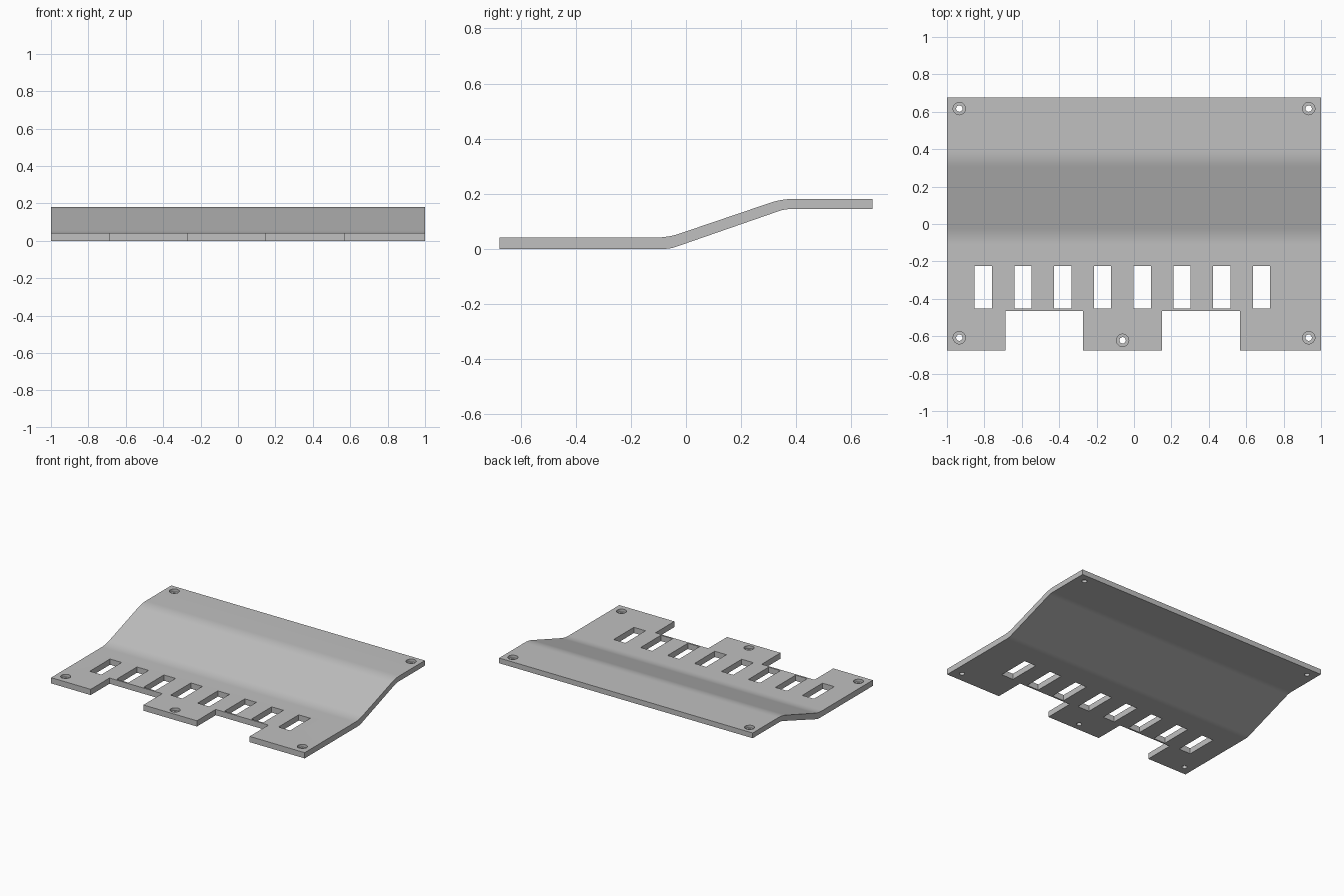
import bpy, bmesh, math
from mathutils import Vector, Matrix

if "Cube" in bpy.data.objects:
    bpy.data.objects.remove(bpy.data.objects["Cube"])

HALF_X, HALF_Y = 1.0, 0.677

metal = bpy.data.materials.new("light_grey")
metal.diffuse_color = (0.53, 0.53, 0.53, 1)
metal.use_nodes = True
metal.node_tree.nodes["Principled BSDF"].inputs["Base Color"].default_value = metal.diffuse_color


def bend(before, corner, after, span, steps=8):
    """Rounded corner between two straight runs, as (y, z) points."""
    b, c, a = Vector(before), Vector(corner), Vector(after)
    p = c + (b - c).normalized() * span
    q = c + (a - c).normalized() * span
    return [p * (1 - t) ** 2 + c * 2 * t * (1 - t) + q * t * t
            for t in (i / steps for i in range(steps + 1))]


def side_line(low, high, y1, y2, span):
    """One long side of the sheet section, front to rear."""
    a, b, c, d = (-HALF_Y, low), (y1, low), (y2, high), (HALF_Y, high)
    return [Vector(a)] + bend(a, b, c, span) + bend(b, c, d, span) + [Vector(d)]


def make_object(name, bm):
    bmesh.ops.recalc_face_normals(bm, faces=bm.faces[:])
    mesh = bpy.data.meshes.new(name)
    bm.to_mesh(mesh)
    bm.free()
    mesh.materials.append(metal)
    obj = bpy.data.objects.new(name, mesh)
    bpy.context.collection.objects.link(obj)
    return obj


def add_box(bm, x0, x1, y0, y1):
    m = (Matrix.Translation(((x0 + x1) / 2, (y0 + y1) / 2, 0.02))
         @ Matrix.Diagonal((x1 - x0, y1 - y0, 0.3, 1)))
    bmesh.ops.create_cube(bm, size=1, matrix=m)


def add_stepped_pin(bm, x, y, seat_z, steps=32):
    """Cutter for a through hole with a wider recess on top."""
    rings = []
    for r, z in ((0.017, seat_z - 0.1), (0.017, seat_z),
                 (0.033, seat_z), (0.033, seat_z + 0.1)):
        rings.append([bm.verts.new((x + r * math.cos(math.tau * i / steps),
                                    y + r * math.sin(math.tau * i / steps), z))
                      for i in range(steps)])
    for lo, hi in zip(rings, rings[1:]):
        for i in range(steps):
            j = (i + 1) % steps
            bm.faces.new((lo[i], lo[j], hi[j], hi[i]))
    bm.faces.new(rings[0][::-1])
    bm.faces.new(rings[-1])


# Bent sheet: side section swept across the width
top = side_line(0.041, 0.181, -0.065, 0.347, 0.045)
bottom = side_line(0.0, 0.144, -0.057, 0.358, 0.02)
bm = bmesh.new()
section = bm.faces.new([bm.verts.new((-HALF_X, p.x, p.y))
                        for p in top + bottom[::-1]])
swept = bmesh.ops.extrude_face_region(bm, geom=[section], use_keep_orig=True)
bmesh.ops.translate(bm, vec=(2 * HALF_X, 0, 0),
                    verts=[v for v in swept["geom"] if isinstance(v, bmesh.types.BMVert)])
plate = make_object("bent_plate", bm)

# Openings: front notches, row of slots, screw holes
bm = bmesh.new()
for x0, x1 in ((-0.688, -0.272), (0.150, 0.566)):
    add_box(bm, x0, x1, -0.8, -0.465)
for i in range(8):
    x = -0.806 + i * 0.2126
    add_box(bm, x - 0.046, x + 0.046, -0.453, -0.225)
for x in (-0.934, 0.934):
    add_stepped_pin(bm, x, -0.608, 0.021)
    add_stepped_pin(bm, x, 0.617, 0.161)
add_stepped_pin(bm, -0.061, -0.622, 0.021)
cutter = make_object("openings_cutter", bm)
cutter.hide_render = True

cut = plate.modifiers.new("openings", 'BOOLEAN')
cut.operation = 'DIFFERENCE'
cut.solver = 'EXACT'
cut.object = cutter
bpy.context.view_layer.objects.active = plate
plate.select_set(True)
bpy.ops.object.modifier_apply(modifier="openings")
bpy.data.objects.remove(cutter)

# Smooth bends and holes, crisp edges
bpy.ops.object.shade_smooth_by_angle(angle=math.radians(30))
